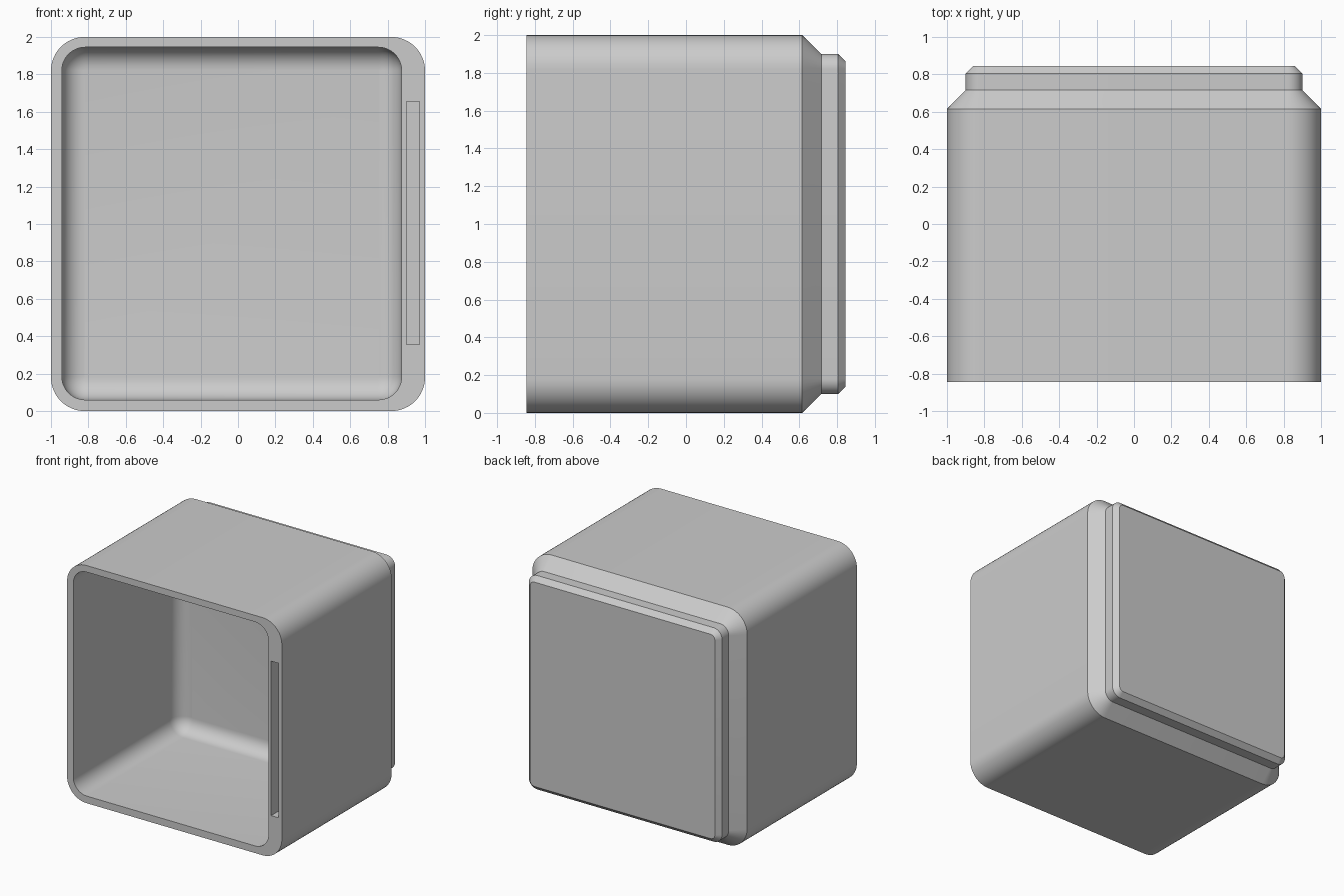
import bpy, bmesh
from math import sin, cos, pi, radians

if "Cube" in bpy.data.objects:
    bpy.data.objects.remove(bpy.data.objects["Cube"])

SEG = 12  # segments per rounded corner


def rounded_loop(bm, y, x0, x1, z0, z1, r):
    """Rounded rectangle of vertices in the plane at depth y."""
    corners = [(x1 - r, z1 - r, 0), (x0 + r, z1 - r, 1),
               (x0 + r, z0 + r, 2), (x1 - r, z0 + r, 3)]
    loop = []
    for cx, cz, q in corners:
        for i in range(SEG + 1):
            a = pi / 2 * (q + i / SEG)
            loop.append(bm.verts.new((cx + r * cos(a), y, cz + r * sin(a))))
    return loop


def inset_loop(bm, y, rect, r, inset):
    x0, x1, z0, z1 = rect
    return rounded_loop(bm, y, x0 + inset, x1 - inset, z0 + inset, z1 - inset, r)


bm = bmesh.new()
loops = []

# Outside, from the stepped back plate to the open front
outer = (-1, 1, 0, 2)
for y, inset, r in [(0.845, 0.14, 0.04), (0.805, 0.10, 0.08), (0.717, 0.10, 0.08),
                    (0.615, 0, 0.18), (-0.845, 0, 0.18)]:
    loops.append(inset_loop(bm, y, outer, r, inset))

# Cavity, from the rim to the filleted back wall
cavity = (-0.942, 0.875, 0.06, 1.945)
fillet, corner, back_y = 0.12, 0.125, 0.56
loops.append(inset_loop(bm, -0.845, cavity, corner, 0))
for i in range(9):
    a = pi / 2 * i / 8
    inset = fillet * (1 - cos(a))
    loops.append(inset_loop(bm, back_y - fillet * (1 - sin(a)), cavity, corner - inset, inset))

for a, b in zip(loops, loops[1:]):
    for i in range(len(a)):
        j = (i + 1) % len(a)
        bm.faces.new((a[i], a[j], b[j], b[i]))
bm.faces.new(loops[0])
bm.faces.new(loops[-1])
bmesh.ops.recalc_face_normals(bm, faces=bm.faces)

mesh = bpy.data.meshes.new("box_shell")
bm.to_mesh(mesh)
bm.free()
shell = bpy.data.objects.new("box_shell", mesh)
bpy.context.collection.objects.link(shell)

# Narrow slot in the thick right wall
bpy.ops.mesh.primitive_cube_add(size=1, location=(0.935, -0.245, 1.005))
cutter = bpy.context.object
cutter.name = "slot_cutter"
cutter.scale = (0.07, 1.4, 1.30)
cutter.hide_render = True
bpy.context.view_layer.update()

cut = shell.modifiers.new("wall_slot", 'BOOLEAN')
cut.operation = 'DIFFERENCE'
cut.solver = 'EXACT'
cut.object = cutter

bpy.ops.object.select_all(action='DESELECT')
shell.select_set(True)
bpy.context.view_layer.objects.active = shell
bpy.ops.object.modifier_apply(modifier=cut.name)
bpy.data.objects.remove(cutter)
bpy.ops.object.shade_smooth_by_angle(angle=radians(30))
